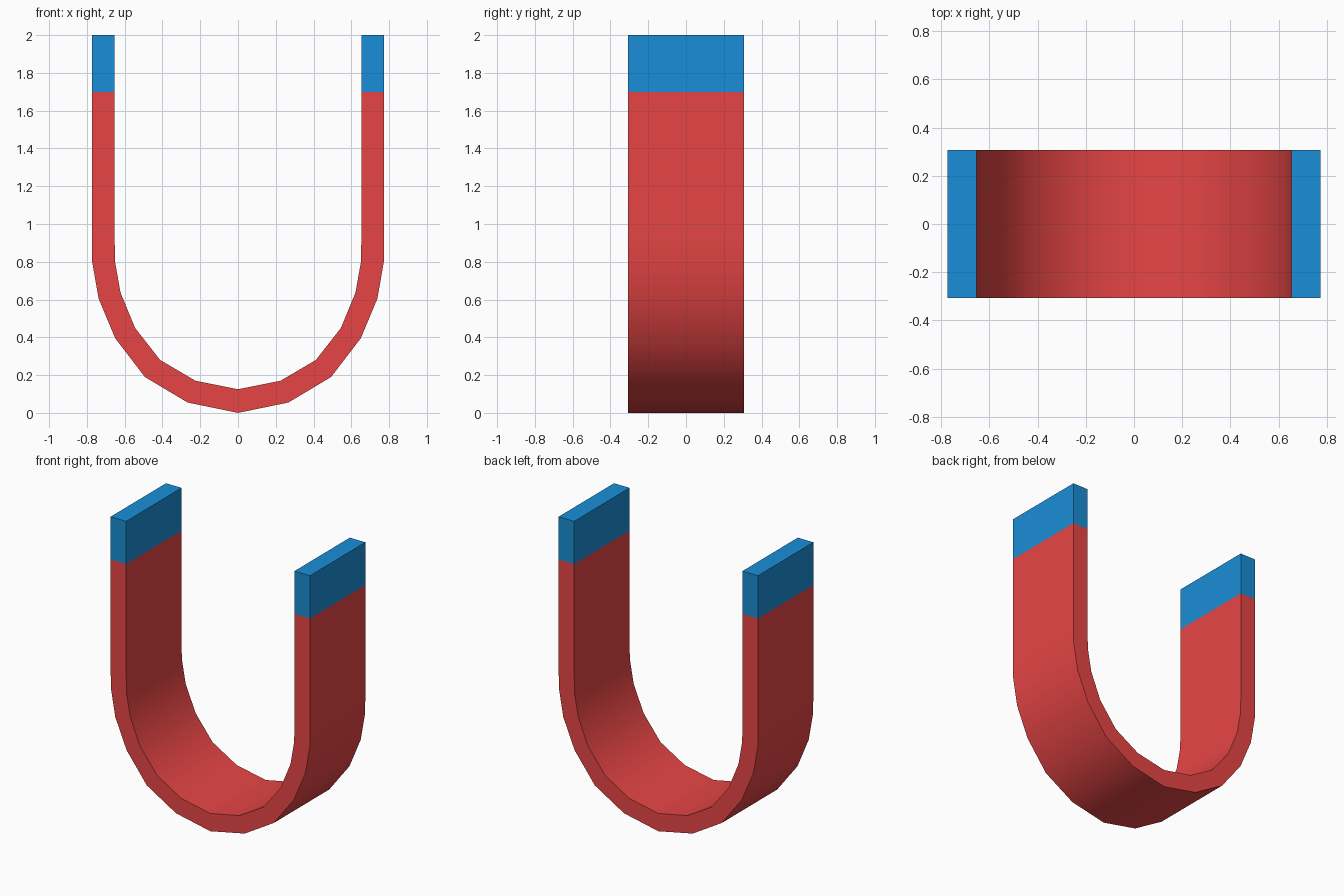
import bpy, bmesh

if "Cube" in bpy.data.objects:
    bpy.data.objects.remove(bpy.data.objects["Cube"])

HALF_DEPTH = 0.307
# Matching (outer, inner) points of the right half, bottom centre to top
OUTER = [(0, 0), (0.267, 0.055), (0.493, 0.19), (0.65, 0.395), (0.738, 0.605),
         (0.772, 0.80), (0.774, 0.98), (0.774, 1.70)]
INNER = [(0, 0.125), (0.225, 0.17), (0.412, 0.28), (0.545, 0.45), (0.622, 0.637),
         (0.651, 0.80), (0.654, 0.98), (0.653, 1.70)]


def material(name, color):
    mat = bpy.data.materials.new(name)
    mat.diffuse_color = color
    mat.use_nodes = True
    mat.node_tree.nodes["Principled BSDF"].inputs["Base Color"].default_value = mat.diffuse_color
    return mat


def mirrored(points):
    return [(-x, z) for x, z in reversed(points[1:])] + points


def strip(name, outer, inner, mat, cap_end=False):
    """Rectangular section swept along paired outer and inner points."""
    bm = bmesh.new()
    d = HALF_DEPTH
    rings = [[bm.verts.new(p) for p in ((o[0], -d, o[1]), (o[0], d, o[1]),
                                        (i[0], d, i[1]), (i[0], -d, i[1]))]
             for o, i in zip(outer, inner)]
    for a, b in zip(rings, rings[1:]):
        for k in range(4):
            n = (k + 1) % 4
            bm.faces.new((a[k], a[n], b[n], b[k]))
    if cap_end:
        bm.faces.new(rings[-1])
    bmesh.ops.recalc_face_normals(bm, faces=bm.faces)
    # make sure the outer side faces outwards
    bm.normal_update()
    ref = max(bm.faces, key=lambda f: f.calc_center_median().y * f.normal.y
              if abs(f.normal.y) > 0.9 else -9)
    if ref.normal.y * ref.calc_center_median().y < 0:
        bmesh.ops.reverse_faces(bm, faces=bm.faces)
    mesh = bpy.data.meshes.new(name)
    bm.to_mesh(mesh)
    bm.free()
    mesh.materials.append(mat)
    obj = bpy.data.objects.new(name, mesh)
    bpy.context.collection.objects.link(obj)
    bpy.ops.object.select_all(action='DESELECT')
    obj.select_set(True)
    bpy.context.view_layer.objects.active = obj
    bpy.ops.object.shade_smooth_by_angle(angle=0.7)
    return obj


red = material("red_paint", (0.80, 0.06, 0.06, 1))
blue = material("blue_paint", (0.01, 0.27, 0.68, 1))

# Red horseshoe body (open where the tips continue it)
strip("magnet_body", mirrored(OUTER), mirrored(INNER), red)

# Blue pole tips
for side, s in (("left", -1), ("right", 1)):
    strip(side + "_pole_tip", [(s * 0.774, 1.70), (s * 0.774, 2.0)],
          [(s * 0.653, 1.70), (s * 0.653, 2.0)], blue, cap_end=True)
